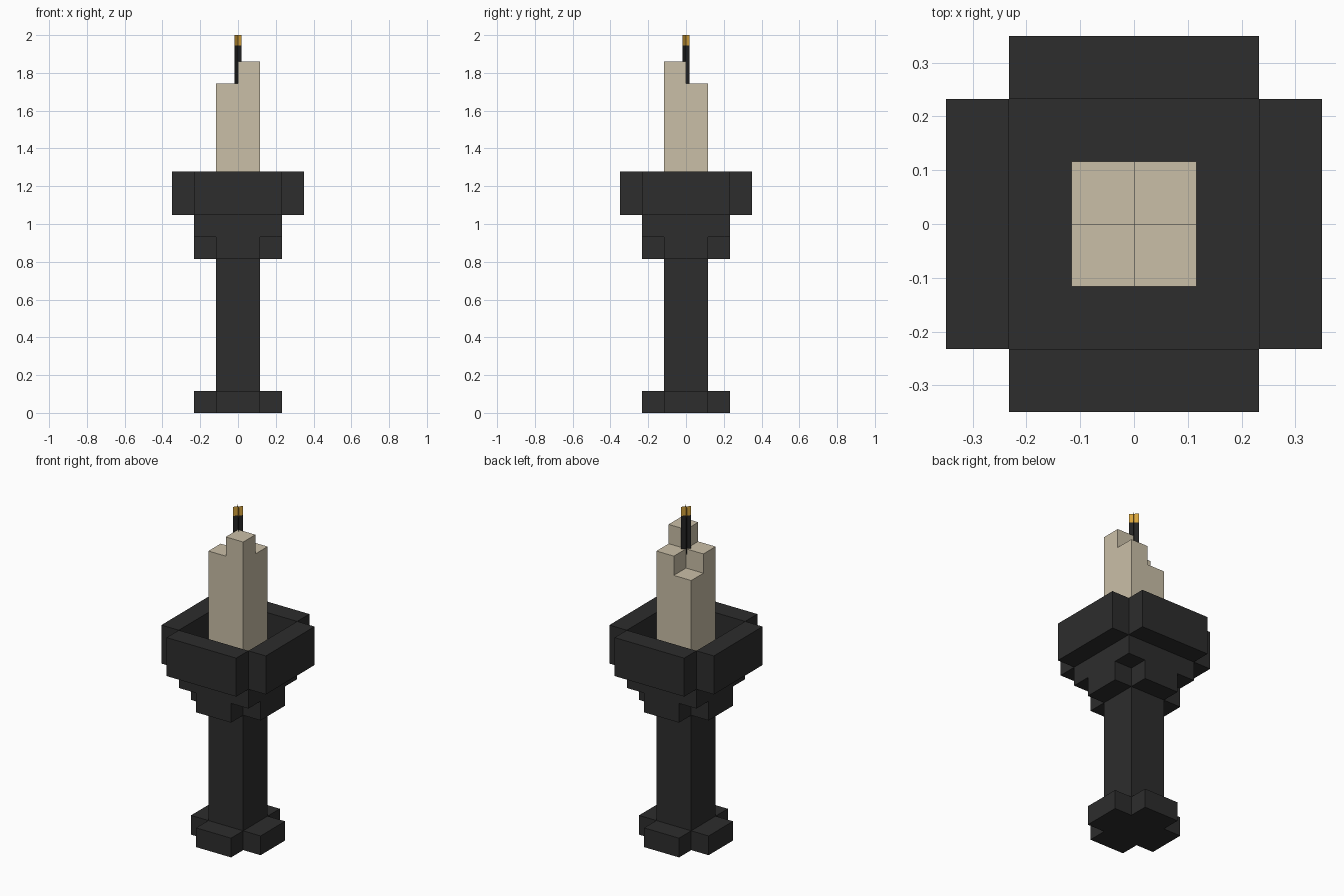
import bpy
import bmesh
from math import cos, sin, pi
from mathutils import Matrix

if "Cube" in bpy.data.objects:
    bpy.data.objects.remove(bpy.data.objects["Cube"], do_unlink=True)

U = 2 / 17.2  # block unit of the whole model


def material(name, rgb):
    mat = bpy.data.materials.new(name)
    mat.use_nodes = True
    colour = (*rgb, 1)
    mat.diffuse_color = colour
    mat.node_tree.nodes["Principled BSDF"].inputs["Base Color"].default_value = colour
    return mat


IRON = material("dark iron", (0.026, 0.026, 0.026))
WAX = material("cream wax", (0.59, 0.52, 0.386))
CHAR = material("charred wick", (0.018, 0.018, 0.018))
EMBER = material("golden ember", (0.68, 0.37, 0.045))


def finish(name, bm, *mats):
    mesh = bpy.data.meshes.new(name)
    bm.to_mesh(mesh)
    bm.free()
    for mat in mats:
        mesh.materials.append(mat)
    obj = bpy.data.objects.new(name, mesh)
    bpy.context.collection.objects.link(obj)
    return obj


def box(name, low, high, mat):
    """Box between two corners given in block units."""
    bm = bmesh.new()
    bmesh.ops.create_cube(bm, size=1)
    for v in bm.verts:
        v.co = [(h if c > 0 else l) * U for c, l, h in zip(v.co, low, high)]
    return finish(name, bm, mat)


def ring(name, low, high, mat):
    """Four copies of a box turned around the vertical axis."""
    for i, side in enumerate(("front", "left", "back", "right")):
        part = box(f"{side}_{name}", low, high, mat)
        part.data.transform(Matrix.Rotation(i * pi / 2, 4, "Z"))


# Stand: column, cross-shaped foot and collar, square support
box("column", (-1, -1, 0), (1, 1, 8), IRON)
ring("foot", (-1, -2, 0), (1, -1, 1), IRON)
ring("collar", (-1, -2, 7), (1, -1, 8), IRON)
box("tray_support", (-2, -2, 8), (2, 2, 9), IRON)

# Open tray walls
ring("tray_wall", (-2, -3, 9), (2, -2, 11), IRON)

# Candle melted in steps, tallest at front left
for name, x, y, top in (("front_left", 0, -1, 16), ("front_right", -1, -1, 15),
                        ("back_left", 0, 0, 15), ("back_right", -1, 0, 14)):
    box(f"{name}_candle", (x, y, 9), (x + 1, y + 1, top), WAX)

# Wick: two crossed diagonal strips with a glowing tip
bm = bmesh.new()
r, levels = 0.028, (1.72, 1.945, 2.0)
for angle in (pi / 4, 3 * pi / 4):
    dx, dy = r * cos(angle), r * sin(angle)
    rows = [[bm.verts.new((s * dx, s * dy, z)) for s in (-1, 1)] for z in levels]
    for (a, b), (c, d) in zip(rows, rows[1:]):
        bm.faces.new((a, b, d, c))
for f in bm.faces:
    f.material_index = int(f.calc_center_median().z > levels[1])
finish("wick", bm, CHAR, EMBER)
